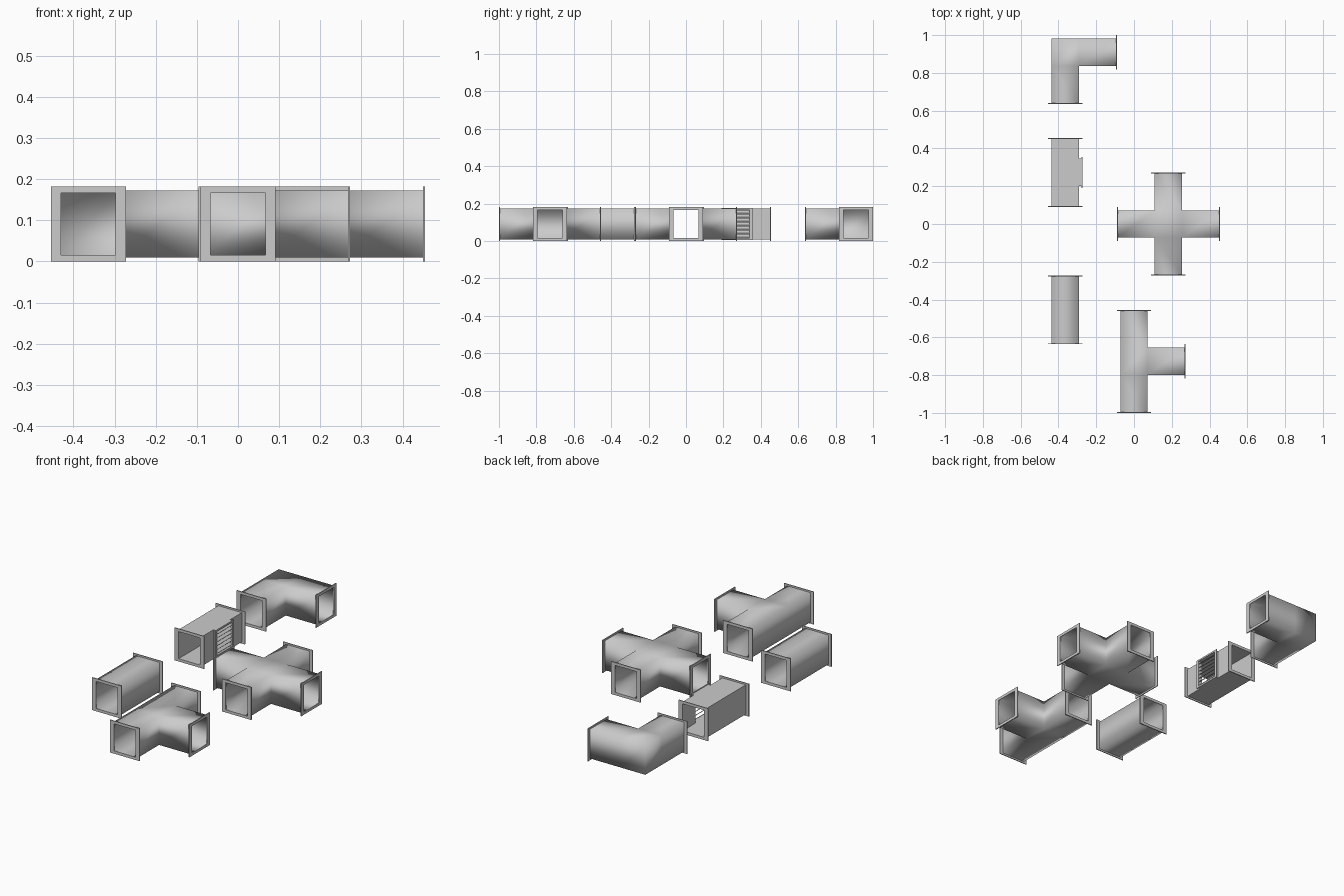
import bpy, bmesh, math
from mathutils import Matrix, Vector

if "Cube" in bpy.data.objects:
    bpy.data.objects.remove(bpy.data.objects["Cube"])

U = 2 / 11                  # grid module: flange size
CZ = U / 2                  # height of the duct axis
OUT = (0.40 * U, 0.45 * U)  # outer half width / half height
INN = (0.366 * U, 0.415 * U)  # inner half width / half height
T = 0.005                   # flange thickness


def shell(bm, arms, half, flip, smooth):
    """Open-ended duct skin: centre square plus one arm per direction 0..3 (E,N,W,S)."""
    w, h = half
    verts, faces = {}, []

    def v(x, y, z):
        k = (round(x, 5), round(y, 5), round(z, 5))
        if k not in verts:
            verts[k] = bm.verts.new(k)
        return verts[k]

    def quad(pts):
        if flip:
            pts = pts[::-1]
        faces.append(bm.faces.new([v(*p) for p in pts]))

    def deck(plan):
        quad([(x, y, h) for x, y in plan])
        quad([(x, y, -h) for x, y in plan[::-1]])

    def wall(a, b):
        quad([(*a, -h), (*b, -h), (*b, h), (*a, h)])

    deck([(-w, -w), (w, -w), (w, w), (-w, w)])
    for d in range(4):
        rot = Matrix.Rotation(d * math.pi / 2, 2)
        r = lambda x, y: tuple(rot @ Vector((x, y)))
        if d in arms:
            L = arms[d]
            deck([r(w, -w), r(L, -w), r(L, w), r(w, w)])
            wall(r(w, -w), r(L, -w))
            wall(r(L, w), r(w, w))
        else:
            wall(r(w, -w), r(w, w))
    for f in faces:
        f.smooth = smooth


def flange(bm, d, L, half):
    """Rectangular collar ring closing the wall at the end of an arm."""
    rot = Matrix.Rotation(d * math.pi / 2, 4, 'Z')
    rings = []
    for x, (w, h) in ((L, half), (L, INN), (L - T, INN), (L - T, half)):
        rings.append([bm.verts.new(rot @ Vector((x, sy * w, sz * h)))
                      for sy, sz in ((-1, -1), (1, -1), (1, 1), (-1, 1))])
    for i in range(4):
        a, b = rings[i], rings[(i + 1) % 4]
        for j in range(4):
            k = (j + 1) % 4
            bm.faces.new((a[j], b[j], b[k], a[k])[::-1])


def finish(name, bm, x, y):
    me = bpy.data.meshes.new(name)
    bm.to_mesh(me)
    bm.free()
    ob = bpy.data.objects.new(name, me)
    ob.location = (x, y, CZ)
    bpy.context.collection.objects.link(ob)


def duct(name, x, y, arms, smooth=True, lips={}):
    bm = bmesh.new()
    arms = {d: n * U for d, n in arms.items()}
    ends = {d: n - T / 2 for d, n in arms.items()}
    shell(bm, ends, OUT, False, smooth)
    shell(bm, ends, INN, True, smooth)
    for d, L in arms.items():
        flange(bm, d, L, lips.get(d, (U / 2, U / 2)))
    finish(name, bm, x * U, y * U)


# Duct pieces
duct("elbow_duct", -2, 5, {0: 1.5, 3: 1.5})
duct("straight_duct", -2, -2.5, {1: 1, 3: 1})
duct("tee_duct", 0, -4, {0: 1.5, 1: 1.5, 3: 1.5})
duct("cross_duct", 1, 0, {d: 1.5 for d in range(4)})
duct("vent_duct", -2, 1.5, {0: 0.5, 1: 1, 3: 1}, smooth=False,
     lips={0: (0.45 * U, 0.465 * U)})

# Tilted vent slats
bm = bmesh.new()
N = 7
pitch = 2 * INN[1] / N
for i in range(N):
    z = -INN[1] + (i + 0.5) * pitch
    m = (Matrix.Translation((0.44 * U, 0, z)) @ Matrix.Rotation(math.radians(38), 4, 'Y')
         @ Matrix.Diagonal((0.022, 2 * INN[0], 0.003, 1)))
    bmesh.ops.create_cube(bm, size=1, matrix=m)
finish("vent_slats", bm, -2 * U, 1.5 * U)
